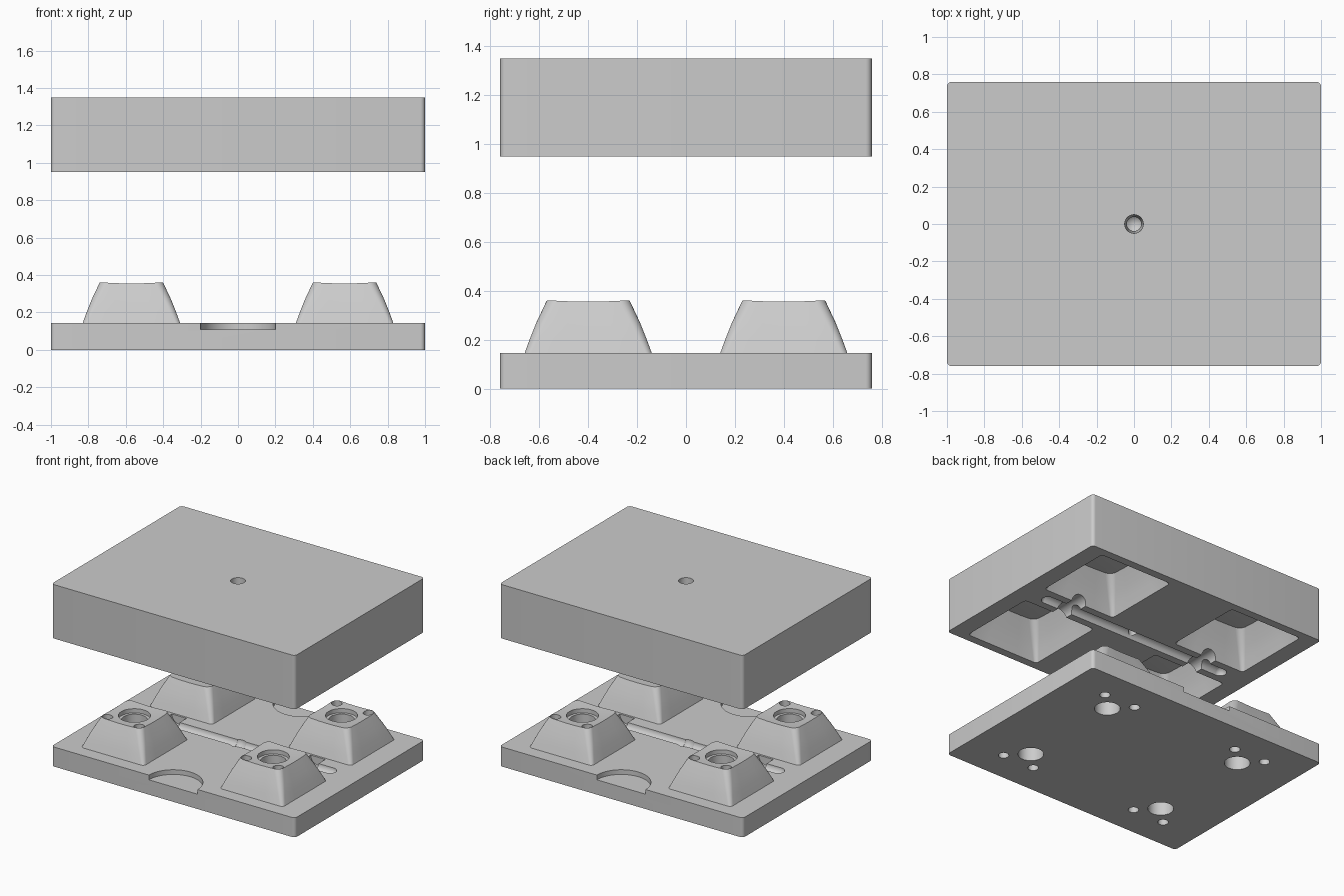
import bpy, bmesh, math
from mathutils import Matrix

if "Cube" in bpy.data.objects:
    bpy.data.objects.remove(bpy.data.objects["Cube"])

CX, CY = 0.57, 0.40          # cavity spacing
PLATE_TOP = 0.145
BLOCK_LOW, BLOCK_TOP = 0.95, 1.35


def make(name, bm):
    bmesh.ops.recalc_face_normals(bm, faces=bm.faces)
    me = bpy.data.meshes.new(name)
    bm.to_mesh(me)
    bm.free()
    ob = bpy.data.objects.new(name, me)
    bpy.context.collection.objects.link(ob)
    return ob


def rounded_rect(hx, hy, r, seg=6, edge=4):
    """Outline points of a rounded rectangle, with extra points along the edges."""
    corners = []
    for i, (sx, sy) in enumerate(((1, 1), (-1, 1), (-1, -1), (1, -1))):
        corners.append([(sx * (hx - r) + r * math.cos(a), sy * (hy - r) + r * math.sin(a))
                        for a in (math.pi / 2 * (i + k / seg) for k in range(seg + 1))])
    pts = []
    for i, arc in enumerate(corners):
        pts += arc
        a, b = arc[-1], corners[(i + 1) % 4][0]
        pts += [(a[0] + (b[0] - a[0]) * k / edge, a[1] + (b[1] - a[1]) * k / edge)
                for k in range(1, edge)]
    return pts


def slab(name, z0, z1):
    bm = bmesh.new()
    face = bm.faces.new([bm.verts.new((x, y, z0)) for x, y in rounded_rect(1, 0.76, 0.025, 6, 1)])
    ext = bmesh.ops.extrude_face_region(bm, geom=[face])
    bmesh.ops.translate(bm, vec=(0, 0, z1 - z0),
                        verts=[v for v in ext["geom"] if isinstance(v, bmesh.types.BMVert)])
    return make(name, bm)


def cap_shape(name, x, y, profile, dish):
    """Tapered rounded-square loft with a dished top; profile = (half, corner, z)."""
    bm = bmesh.new()
    rings = [[(px, py, z) for px, py in rounded_rect(h, h, r)] for h, r, z in profile]
    top = rings.pop()
    zt = top[0][2]
    r2 = max(px * px + py * py for px, py, _ in top)
    for s in (1, 0.75, 0.5, 0.25):
        rings.append([(px * s, py * s, zt - dish * (1 - s * s * (px * px + py * py) / r2))
                      for px, py, _ in top])
    rings = [[bm.verts.new((px + x, py + y, pz)) for px, py, pz in ring] for ring in rings]
    n = len(rings[0])
    for a, b in zip(rings, rings[1:]):
        for i in range(n):
            bm.faces.new((a[i], a[(i + 1) % n], b[(i + 1) % n], b[i]))
    bm.faces.new(rings[0][::-1])
    centre = bm.verts.new((x, y, zt - dish))
    for i in range(n):
        bm.faces.new((rings[-1][i], rings[-1][(i + 1) % n], centre))
    return make(name, bm)


def cylinder(name, loc, r1, r2, depth, axis="Z", seg=32):
    bm = bmesh.new()
    rot = {"Z": Matrix(), "X": Matrix.Rotation(math.pi / 2, 4, "Y"),
           "Y": Matrix.Rotation(math.pi / 2, 4, "X")}[axis]
    bmesh.ops.create_cone(bm, cap_ends=True, segments=seg, radius1=r1, radius2=r2,
                          depth=depth, matrix=Matrix.Translation(loc) @ rot)
    return make(name, bm)


def ball(name, loc, r):
    bm = bmesh.new()
    bmesh.ops.create_uvsphere(bm, u_segments=24, v_segments=13, radius=r,
                              matrix=Matrix.Translation(loc))
    return make(name, bm)


def boolean(target, tool, op="DIFFERENCE"):
    tool.hide_render = True
    mod = target.modifiers.new("cut", "BOOLEAN")
    mod.operation, mod.solver, mod.object = op, "EXACT", tool
    bpy.context.view_layer.objects.active = target
    bpy.ops.object.modifier_apply(modifier=mod.name)
    bpy.data.objects.remove(tool)


def cut_runner(target, z):
    """Main channel along x with round ends, plus cross gates to the cavities."""
    boolean(target, cylinder("runner", (0, 0, z), 0.045, 0.045, 1.51, "X"))
    for s in (-1, 1):
        boolean(target, ball("runner_end", (s * 0.755, 0, z), 0.0455))
        boolean(target, cylinder("gate", (s * CX, 0, z), 0.06, 0.06, 0.25, "Y"))


spots = [(sx * CX, sy * CY, sy) for sx in (-1, 1) for sy in (-1, 1)]

# Lower half: plate with four raised cores
lower = slab("lower_mold_plate", 0, PLATE_TOP)
for x, y, sy in spots:
    core = cap_shape("core", x, y, [(0.26, 0.025, 0.10), (0.26, 0.025, PLATE_TOP),
                                    (0.238, 0.032, 0.205), (0.212, 0.038, 0.27),
                                    (0.17, 0.045, 0.36)], 0.012)
    boolean(lower, core, "UNION")

# Stem holes with a step near the top, and two vent holes per core
for x, y, sy in spots:
    boolean(lower, cylinder("stem_hole", (x, y, 0.2), 0.087, 0.087, 0.6))
    boolean(lower, cylinder("stem_step", (x, y, 0.42), 0.108, 0.108, 0.2))
    for dx in (-0.13, 0.13):
        boolean(lower, cylinder("vent", (x + dx, y + sy * 0.13, 0.2), 0.036, 0.036, 0.6, seg=24))

# Runner, centre dimple and pry notches
cut_runner(lower, PLATE_TOP)
boolean(lower, ball("dimple", (0, 0, PLATE_TOP), 0.058))
for s in (-1, 1):
    boolean(lower, cylinder("pry_notch", (0, s * 0.76, 0.21), 0.2, 0.2, 0.2, seg=64))

# Upper half: block with four matching cavities
upper = slab("upper_mold_block", BLOCK_LOW, BLOCK_TOP)
for x, y, sy in spots:
    b = BLOCK_LOW
    cavity = cap_shape("cavity", x, y, [(0.30, 0.025, b - 0.03), (0.30, 0.025, b),
                                        (0.278, 0.032, b + 0.07), (0.25, 0.04, b + 0.145),
                                        (0.20, 0.05, b + 0.25)], 0.014)
    boolean(upper, cavity)

# Runner and tapered sprue through the block
cut_runner(upper, BLOCK_LOW)
boolean(upper, cylinder("sprue", (0, 0, 1.15), 0.037, 0.05, 0.402))

for ob in (lower, upper):
    bpy.ops.object.select_all(action="DESELECT")
    ob.select_set(True)
    bpy.context.view_layer.objects.active = ob
    bpy.ops.object.shade_smooth_by_angle(angle=math.radians(25))
